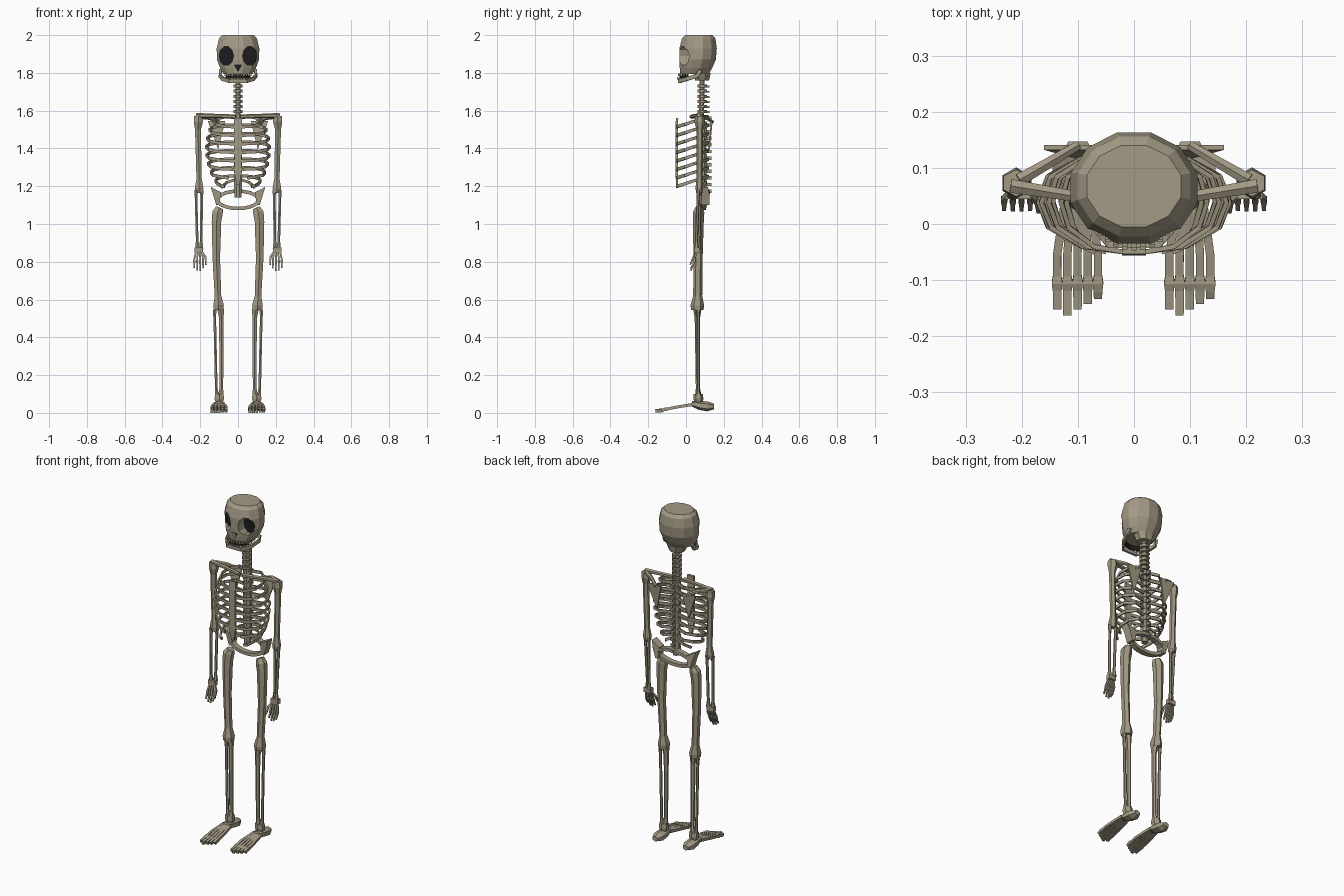
import bpy, bmesh, math
from mathutils import Vector

if "Cube" in bpy.data.objects:
    bpy.data.objects.remove(bpy.data.objects["Cube"])


def material(name, rgb):
    m = bpy.data.materials.new(name)
    m.diffuse_color = (*rgb, 1)
    m.use_nodes = True
    m.node_tree.nodes["Principled BSDF"].inputs["Base Color"].default_value = m.diffuse_color
    return m


BONE = material("bone", (0.37, 0.325, 0.235))
DARK = material("dark_socket", (0.012, 0.012, 0.013))


def loft(bm, rings, closed=False):
    """Skin a list of equally long point rings, capping the ends."""
    vs = [[bm.verts.new(p) for p in r] for r in rings]
    n = len(vs[0])
    for a, b in zip(vs, vs[1:] + ([vs[0]] if closed else [])):
        for i in range(n):
            bm.faces.new((a[i], a[(i + 1) % n], b[(i + 1) % n], b[i]))
    if not closed:
        bm.faces.new(vs[0])
        bm.faces.new(vs[-1])


def sweep(bm, pts, radii, n=6, ref=(0, 1, 0), closed=False):
    """Sweep an n-sided section along points; a radius is a number or (side, ref) pair."""
    pts = [Vector(p) for p in pts]
    if not isinstance(radii, list):
        radii = [radii] * len(pts)
    rings, m = [], len(pts)
    for k, p in enumerate(pts):
        nxt = pts[(k + 1) % m] if closed else pts[min(k + 1, m - 1)]
        prv = pts[k - 1] if closed else pts[max(k - 1, 0)]
        t = (nxt - prv).normalized()
        u = t.cross(Vector(ref)).normalized()
        v = u.cross(t)
        ru, rv = radii[k] if isinstance(radii[k], tuple) else (radii[k],) * 2
        angles = [2 * math.pi * (i + 0.5) / n for i in range(n)]
        rings.append([p + u * ru * math.cos(a) + v * rv * math.sin(a) for a in angles])
    loft(bm, rings, closed)


def box(bm, c, s):
    x, y, z = c
    a, b, h = s[0] / 2, s[1] / 2, s[2] / 2
    loft(bm, [[(x - a, y - b, k), (x + a, y - b, k), (x + a, y + b, k), (x - a, y + b, k)]
              for k in (z - h, z + h)])


def finish(bm, name, mats=(BONE,), mirror=False, dark_rule=None):
    bmesh.ops.recalc_face_normals(bm, faces=bm.faces)
    bm.normal_update()
    for f in bm.faces:
        f.material_index = int(bool(dark_rule and dark_rule(f)))
    me = bpy.data.meshes.new(name)
    bm.to_mesh(me)
    bm.free()
    for m in mats:
        me.materials.append(m)
    ob = bpy.data.objects.new(name, me)
    bpy.context.collection.objects.link(ob)
    if mirror:
        ob.modifiers.new("Mirror", 'MIRROR').use_mirror_merge = False
    return ob


# Cranium: twelve-sided rings of (z, half width, front y, back y)
bm = bmesh.new()
loft(bm, [[(rx * math.cos((i + .5) * math.pi / 6),
            (yf + yb) / 2 + (yb - yf) / 2 * math.sin((i + .5) * math.pi / 6) / .966, z)
           for i in range(12)]
          for z, rx, yf, yb in [(2.0, .087, -.005, .14), (1.982, .104, -.022, .156),
                                (1.93, .117, -.035, .163), (1.87, .115, -.035, .158),
                                (1.825, .098, -.033, .138), (1.795, .08, -.03, .122)]])
skull = finish(bm, "skull", (BONE, DARK))

# Eye and nose sockets, with dark back walls
bm = bmesh.new()
for x in (-.062, .062):
    loft(bm, [[(x + .038 * math.cos(a * math.pi / 5), y, 1.89 + .052 * math.sin(a * math.pi / 5))
               for a in range(10)] for y in (-.1, .022)])
loft(bm, [[(-.019, y, 1.842), (.019, y, 1.842), (0, y, 1.808)] for y in (-.1, -.012)])
cutter = finish(bm, "socket_cutter", (BONE, DARK), dark_rule=lambda f: f.normal.y > .9)
cutter.hide_render = True
cutter.display_type = 'WIRE'
cut = skull.modifiers.new("Sockets", 'BOOLEAN')
cut.operation, cut.object, cut.solver = 'DIFFERENCE', cutter, 'EXACT'

# Base of the skull over the neck
bm = bmesh.new()
sweep(bm, [(0, .085, 1.80), (0, .085, 1.76)], [(.066, .05), (.045, .04)], 8)
finish(bm, "skull_base")


def mouth(t, r=1.0):
    """Point on the dental arch, t from -1 to 1."""
    a = t * 1.25
    return .074 * r * math.sin(a), .03 - .068 * r * math.cos(a)


# Dark mouth strip and two rows of teeth
bm = bmesh.new()
sweep(bm, [(*mouth(k / 6, .9), 1.782) for k in range(-6, 7)], (.004, .018), 4, (0, 0, 1))
finish(bm, "mouth_gap", (DARK,))
bm = bmesh.new()
for k in range(-5, 6):
    x, y = mouth(k / 5.5)
    box(bm, (x, y, 1.791), (.0095, .010, .013))
    box(bm, (x, y - .004, 1.770), (.0095, .010, .010))
finish(bm, "teeth")

# Lower jaw
bm = bmesh.new()
side = [(.092, .075, 1.815), (.096, .06, 1.785), (.08, .005, 1.768), (.045, -.036, 1.756)]
sweep(bm, side + [(-x, y, z) for x, y, z in reversed(side)], (.009, .014), 4, (0, 0, 1))
finish(bm, "jaw")

# Spine: core, vertebrae and rear spikes
bm = bmesh.new()
sweep(bm, [(0, .085, 1.77), (0, .082, 1.56), (0, .092, 1.35), (0, .09, 1.14)],
      [.014, .015, .019, .02], 8)
for k in range(6):
    z = 1.73 - k * .027
    sweep(bm, [(0, .085, z + .008), (0, .085, z - .008)], (.027, .027), 8)
    box(bm, (0, .112, z - .003), (.012, .025, .01))
for k in range(12):
    z = 1.565 - k * .035
    sweep(bm, [(0, .09, z + .013), (0, .09, z - .013)], .024, 8)
    box(bm, (0, .118, z - .006), (.014, .032, .018))
finish(bm, "spine")

# Breastbone
bm = bmesh.new()
sweep(bm, [(0, -.047, 1.56), (0, -.05, 1.51), (0, -.05, 1.27), (0, -.047, 1.21)],
      [(.03, .009), (.03, .009), (.027, .009), (.012, .007)], 4)
finish(bm, "breastbone")

# Ribs: each slopes down from the spine to the front
bm = bmesh.new()
for k, w in enumerate((.13, .152, .165, .17, .168, .16, .145, .12)):
    z = 1.57 - k * .045
    tip = .018 if k < 6 else .03 + .02 * (k - 5)
    sweep(bm, [(.015, .098, z), (w * .55, .118, z - .003), (w * .9, .085, z - .014),
               (w, .04, z - .027), (w * .9, -.005, z - .042),
               (max(w * .55, tip + .02), -.04, z - .053), (tip, -.05, z - .056)],
          (.006, .0115), 4, (0, 0, 1))
sweep(bm, [(.015, .098, 1.235), (.06, .105, 1.22), (.085, .07, 1.195)], (.006, .01), 4, (0, 0, 1))
finish(bm, "ribs", mirror=True)

# Collarbones and shoulder blades
bm = bmesh.new()
sweep(bm, [(.012, .03, 1.568), (.11, .05, 1.572), (.22, .068, 1.574)], [.012, .011, .014], 6, (0, 0, 1))
finish(bm, "collarbone", mirror=True)
bm = bmesh.new()
loft(bm, [[(.068, .137 + d, 1.545), (.16, .137 + d, 1.545), (.105, .122 + d, 1.395)]
          for d in (-.005, .004)])
sweep(bm, [(.205, .078, 1.57), (.15, .11, 1.562), (.1, .14, 1.54)], [.013, .011, .009], 6, (0, 0, 1))
finish(bm, "shoulder_blade", mirror=True)

# Upper arm
bm = bmesh.new()
sweep(bm, [(.21, .073, 1.572), (.21, .073, 1.54), (.212, .073, 1.50), (.206, .072, 1.24),
           (.206, .07, 1.19), (.205, .07, 1.165)],
      [(.026, .024), (.028, .028), .018, .016, (.026, .02), (.022, .016)], 6)
finish(bm, "upper_arm", mirror=True)

# Forearm: two bones
bm = bmesh.new()
for x0, x1, y0, y1 in ((.192, .195, .075, .068), (.222, .216, .064, .055)):
    sweep(bm, [(x0, y0, 1.18), (x0, y0, 1.14), (x1, y1, .91), (x1, y1, .87)],
          [.011, .008, .008, .013], 6)
finish(bm, "forearm", mirror=True)

# Hand: wrist, four fingers, thumb
bm = bmesh.new()
box(bm, (.207, .058, .862), (.046, .026, .028))
for k in range(4):
    x = .185 + k * .0155
    end = (.765, .752, .755, .768)[k]
    sweep(bm, [(.193 + k * .0095, .056, .855), (x, .045, .815), (x, .044, .805),
               (x, .037, .785), (x, .026, end)], [.006, .006, .008, .006, .005], 4)
sweep(bm, [(.190, .054, .852), (.172, .04, .825), (.17, .022, .785)], [.007, .007, .005], 4)
finish(bm, "hand", mirror=True)

# Pelvis: oval ring and flaring wings
bm = bmesh.new()
sweep(bm, [(.108 * math.cos(a), .1 + .012 * math.sin(a), 1.128 + .046 * math.sin(a))
           for a in (2 * math.pi * i / 20 for i in range(20))], (.013, .023), 4, (0, 1, 0), True)
finish(bm, "pelvis_ring")
bm = bmesh.new()
loft(bm, [[(.09, y, 1.168), (.115, y - .005, 1.18), (.145, y - .01, 1.197),
           (.132, y, 1.155), (.115, y, 1.10), (.098, y, 1.10)] for y in (.078, .125)])
finish(bm, "pelvis_wing", mirror=True)

# Thigh bone
bm = bmesh.new()
sweep(bm, [(.098, .07, 1.085), (.108, .067, 1.06), (.114, .065, 1.01), (.115, .064, .82),
           (.106, .062, .62), (.103, .06, .57), (.103, .06, .545)],
      [(.022, .022), (.032, .03), (.029, .029), (.023, .024), (.02, .024), (.032, .036), (.029, .033)], 6)
finish(bm, "thigh_bone", mirror=True)

# Shin: two bones and the ankle
bm = bmesh.new()
sweep(bm, [(.092, .06, .55), (.088, .06, .50), (.088, .063, .13), (.092, .065, .085)],
      [(.02, .022), .014, .011, .018], 6)
sweep(bm, [(.124, .065, .545), (.123, .065, .50), (.115, .065, .13), (.11, .065, .085)],
      [.011, .008, .008, .013], 6)
sweep(bm, [(.099, .065, .1), (.099, .066, .075), (.099, .066, .055)],
      [(.026, .024), (.029, .026), (.022, .022)], 6)
finish(bm, "shin", mirror=True)

# Feet: heel and five toe rays, the same toe order on both sides
for name, cx in (("left_foot", -.1), ("right_foot", .1)):
    bm = bmesh.new()
    sweep(bm, [(cx, .03, .05), (cx, .07, .04), (cx, .115, .034), (cx, .147, .034)],
          [(.026, .014), (.034, .024), (.036, .026), (.02, .015)], 6, (0, 0, 1))
    for k, tip in enumerate((-.15, -.162, -.15, -.14, -.128)):
        x = cx - .037 + k * .0182
        sweep(bm, [(cx - .022 + k * .011, .045, .046), (x, -.055, .03), (x, -.092, .022),
                   (x, -.105, .02), (x, -.118, .017), (x, tip, .010)],
              [.011, .0105, .0105, .0135, .011, (.0105, .0135)], 4, (0, 0, 1))
    finish(bm, name)
